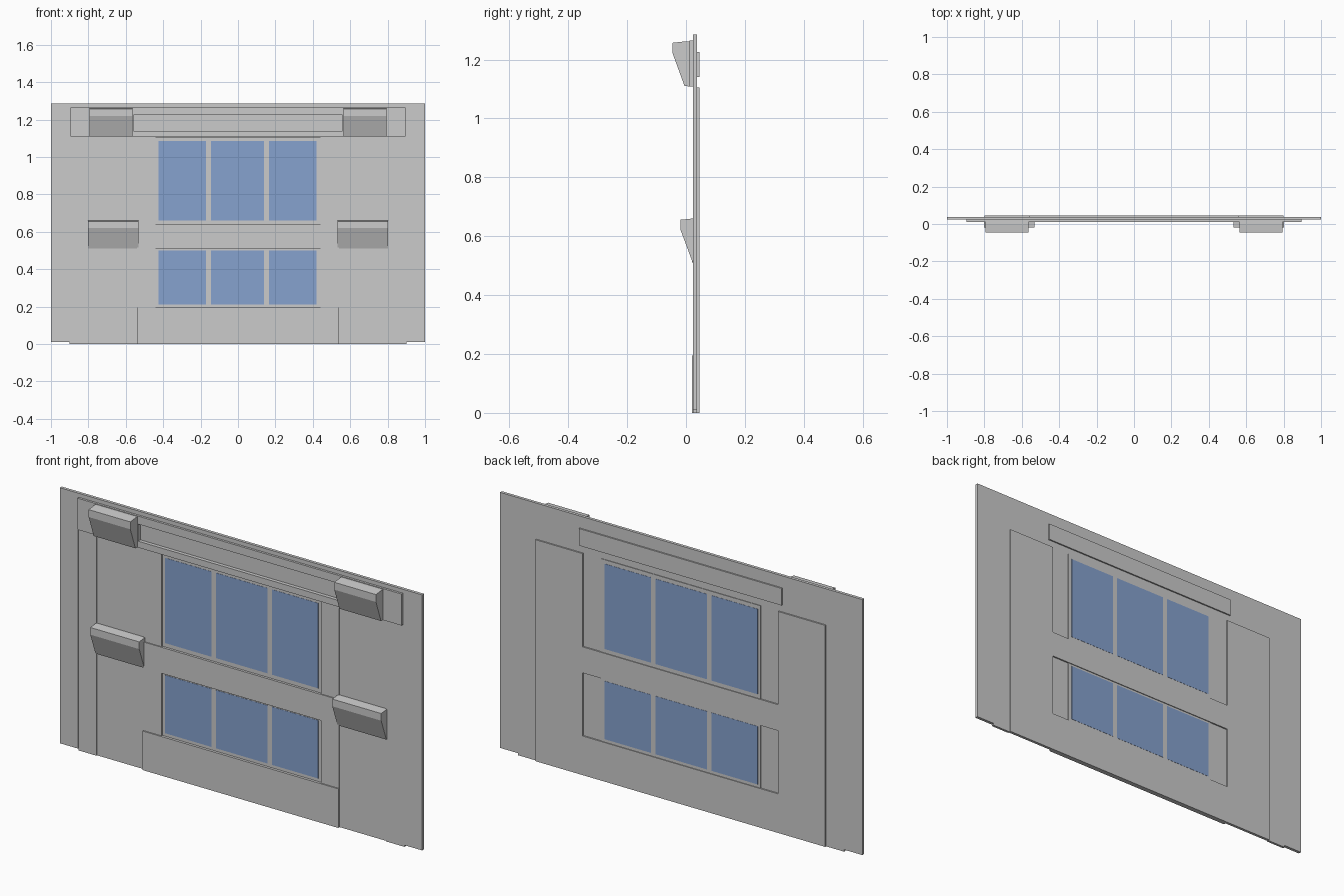
import bpy, bmesh

if "Cube" in bpy.data.objects:
    bpy.data.objects.remove(bpy.data.objects["Cube"])

glass = bpy.data.materials.new("window_glass")
glass.diffuse_color = (0.24, 0.36, 0.62, 1)
glass.use_nodes = True
glass.node_tree.nodes["Principled BSDF"].inputs["Base Color"].default_value = glass.diffuse_color


def prism(name, profile, x0, x1, mat=None, mirror=False):
    """Extrude a (y, z) outline along x, optionally mirrored across x = 0."""
    bm = bmesh.new()
    for s in ((1, -1) if mirror else (1,)):
        f = bm.faces.new([bm.verts.new((s * x0, y, z)) for y, z in profile])
        r = bmesh.ops.extrude_face_region(bm, geom=[f])
        for v in r["geom"]:
            if isinstance(v, bmesh.types.BMVert):
                v.co.x = s * x1
    bmesh.ops.recalc_face_normals(bm, faces=bm.faces)
    me = bpy.data.meshes.new(name)
    bm.to_mesh(me)
    bm.free()
    ob = bpy.data.objects.new(name, me)
    bpy.context.collection.objects.link(ob)
    if mat:
        me.materials.append(mat)
    return ob


def box(name, x0, x1, y0, y1, z0, z1, mat=None, mirror=False):
    return prism(name, [(y0, z0), (y1, z0), (y1, z1), (y0, z1)], x0, x1, mat, mirror)


def ring(name, hw, z0, z1, ihw, iz0, iz1, y0, y1):
    """Rectangular frame made of two side pieces and two rails."""
    box(name + "_sides", ihw, hw, y0, y1, z0, z1, mirror=True)
    box(name + "_top_rail", -ihw, ihw, y0, y1, iz1, z1)
    box(name + "_bottom_rail", -ihw, ihw, y0, y1, z0, iz0)


# Outer surround and stepped door jambs
box("outer_strip", 0.9, 1.0, 0.023, 0.038, 0.01, 1.285, mirror=True)
box("jamb", 0.8, 0.9, 0.026, 0.038, 0.0, 1.105, mirror=True)
box("side_panel", 0.54, 0.8, 0.031, 0.045, 0.0, 1.105, mirror=True)
ring("top_strip", 0.9, 1.105, 1.285, 0.56, 1.14, 1.225, 0.023, 0.038)

# Protruding header with a recessed channel
ring("header", 0.895, 1.108, 1.265, 0.56, 1.14, 1.225, 0.012, 0.023)
box("header_channel", -0.56, 0.56, 0.03, 0.045, 1.14, 1.225)

# Middle band and lower panel, projecting slightly at the front
box("middle_band", -0.54, 0.54, 0.021, 0.045, 0.51, 0.64)
box("lower_panel", -0.54, 0.54, 0.020, 0.045, 0.0, 0.195)

# Two rows of windows: border, recessed sheet and three panes each
for row, z0, z1, g0, g1 in (("upper", 0.64, 1.105, 0.66, 1.085),
                            ("lower", 0.195, 0.51, 0.21, 0.50)):
    box(row + "_window_border", 0.44, 0.54, 0.026, 0.038, z0, z1, mirror=True)
    box(row + "_window_sheet", -0.44, 0.44, 0.033, 0.041, z0, z1)
    for i, (a, b) in enumerate(((-0.425, -0.17), (-0.145, 0.14), (0.165, 0.42))):
        box(f"{row}_pane_{i + 1}", a, b, 0.032, 0.042, g0, g1, glass)

# Wedge-shaped brackets
prism("upper_bracket", [(0.023, 1.108), (-0.005, 1.11), (-0.045, 1.22),
                        (-0.045, 1.257), (0.0, 1.262), (0.023, 1.262)],
      0.563, 0.793, mirror=True)
prism("lower_bracket", [(0.032, 0.51), (0.023, 0.51), (-0.018, 0.62),
                        (-0.018, 0.656), (0.023, 0.66), (0.032, 0.66)],
      0.533, 0.803, mirror=True)
